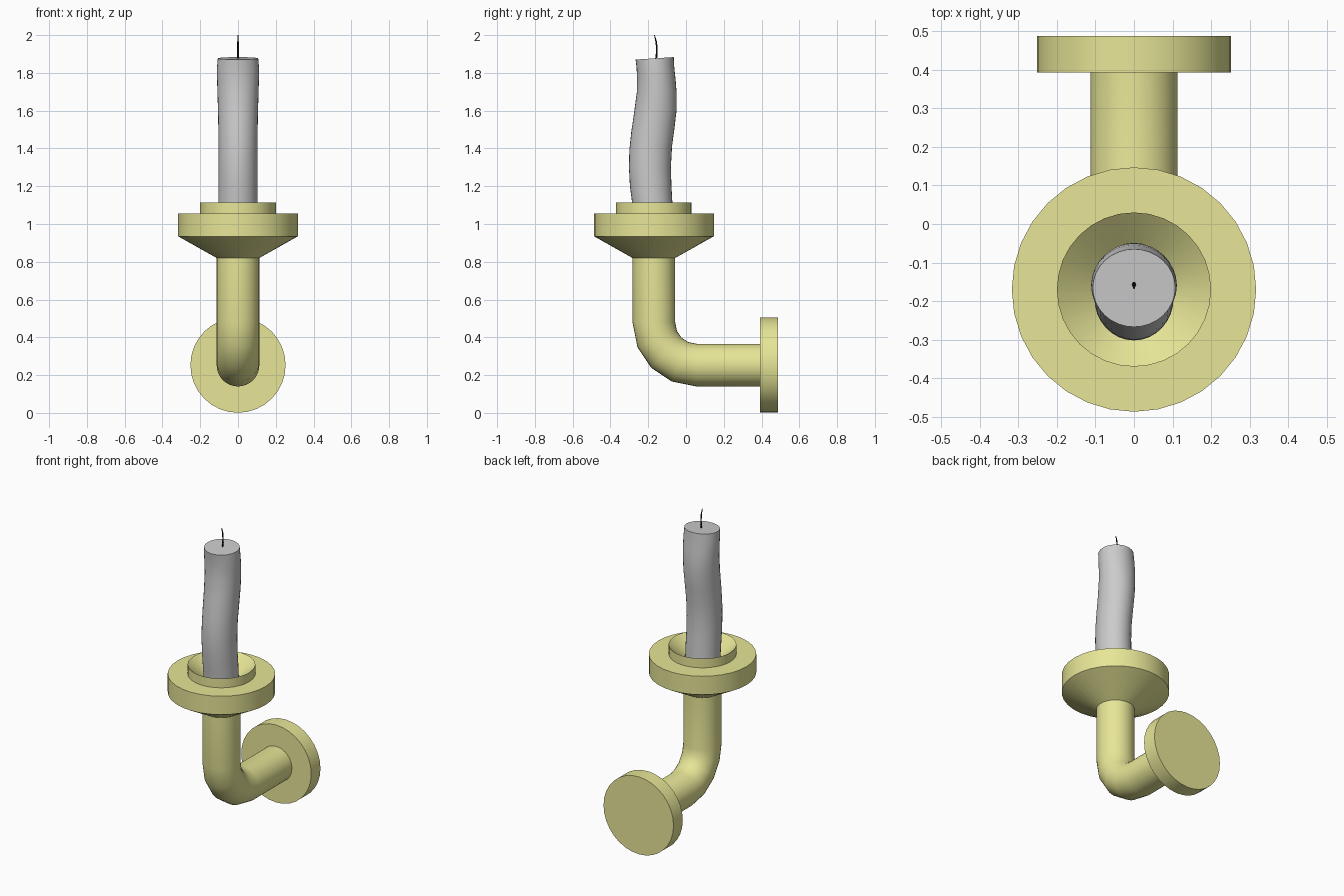
import bpy, bmesh, math
from mathutils import Vector

if "Cube" in bpy.data.objects:
    bpy.data.objects.remove(bpy.data.objects["Cube"])

N = 32          # sides of every round part
AXIS_Y = -0.17  # y of the upright axis
ARM_Z = 0.253   # z of the horizontal axis


def material(name, rgb):
    m = bpy.data.materials.new(name)
    m.diffuse_color = (*rgb, 1)
    m.use_nodes = True
    m.node_tree.nodes["Principled BSDF"].inputs["Base Color"].default_value = m.diffuse_color
    return m


def loft(name, rings, mat=None, sides=N, angle=30):
    """Skin rings of (centre, u axis, v axis) and cap both ends."""
    bm = bmesh.new()
    loops = []
    for c, u, v in rings:
        loop = []
        for i in range(sides):
            a = 2 * math.pi * i / sides
            loop.append(bm.verts.new(Vector(c) + Vector(u) * math.cos(a) + Vector(v) * math.sin(a)))
        loops.append(loop)
    for a, b in zip(loops, loops[1:]):
        for i in range(sides):
            j = (i + 1) % sides
            bm.faces.new((a[i], a[j], b[j], b[i]))
    bm.faces.new(loops[0][::-1])
    bm.faces.new(loops[-1])
    bmesh.ops.recalc_face_normals(bm, faces=bm.faces)
    me = bpy.data.meshes.new(name)
    bm.to_mesh(me)
    bm.free()
    ob = bpy.data.objects.new(name, me)
    bpy.context.collection.objects.link(ob)
    if mat:
        me.materials.append(mat)
    bpy.ops.object.select_all(action='DESELECT')
    ob.select_set(True)
    bpy.context.view_layer.objects.active = ob
    bpy.ops.object.shade_smooth_by_angle(angle=math.radians(angle))
    return ob


brass = material("brass", (0.8, 0.79, 0.31))
black = material("black", (0.01, 0.01, 0.01))

# Wall plate
loft("wall_plate", [((0, y, ARM_Z), (0.252, 0, 0), (0, 0, 0.252)) for y in (0.393, 0.488)], brass)

# Bent arm: horizontal run, four-segment elbow, upright
r, bend = 0.113, 0.225
arm = [((0, 0.40, ARM_Z), (r, 0, 0), (0, 0, r))]
for k in range(5):
    t = math.radians(90 * k / 4)
    d = Vector((0, -math.sin(t), -math.cos(t)))
    arm.append((Vector((0, AXIS_Y + bend, ARM_Z + bend)) + d * bend, (r, 0, 0), -d * r))
arm.append(((0, AXIS_Y, 0.83), (r, 0, 0), (0, r, 0)))
loft("arm", arm, brass, angle=40)

# Drip dish with raised collar and conical cup
profile = [(0.113, 0.82), (0.317, 0.935), (0.317, 1.055), (0.2, 1.055),
           (0.2, 1.115), (0.1, 1.03)]
loft("drip_dish", [((0, AXIS_Y, z), (q, 0, 0), (0, q, 0)) for q, z in profile], brass, angle=25)

# Sagging candle: z, centre y, x radius, y radius, tilt
candle = [(1.02, -0.172, 0.104, 0.104, 0), (1.115, -0.179, 0.104, 0.107, -0.03),
          (1.2, -0.187, 0.103, 0.11, -0.02), (1.3, -0.191, 0.103, 0.111, 0),
          (1.4, -0.187, 0.103, 0.113, 0.1), (1.5, -0.175, 0.104, 0.115, 0.13),
          (1.6, -0.162, 0.106, 0.113, 0.1), (1.7, -0.155, 0.109, 0.105, 0),
          (1.77, -0.157, 0.111, 0.102, -0.05), (1.83, -0.162, 0.111, 0.1, -0.02),
          (1.877, -0.166, 0.107, 0.101, 0.065)]
loft("candle", [((0, y, z), (rx, 0, 0), (0, ry, ry * s)) for z, y, rx, ry, s in candle], angle=40)

# Wick
wick = [(1.86, -0.160, 0.005), (1.90, -0.155, 0.005), (1.93, -0.154, 0.004),
        (1.965, -0.158, 0.004), (2.0, -0.167, 0.002)]
loft("wick", [((0, y, z), (q, 0, 0), (0, q, 0)) for z, y, q in wick], black, sides=8)
